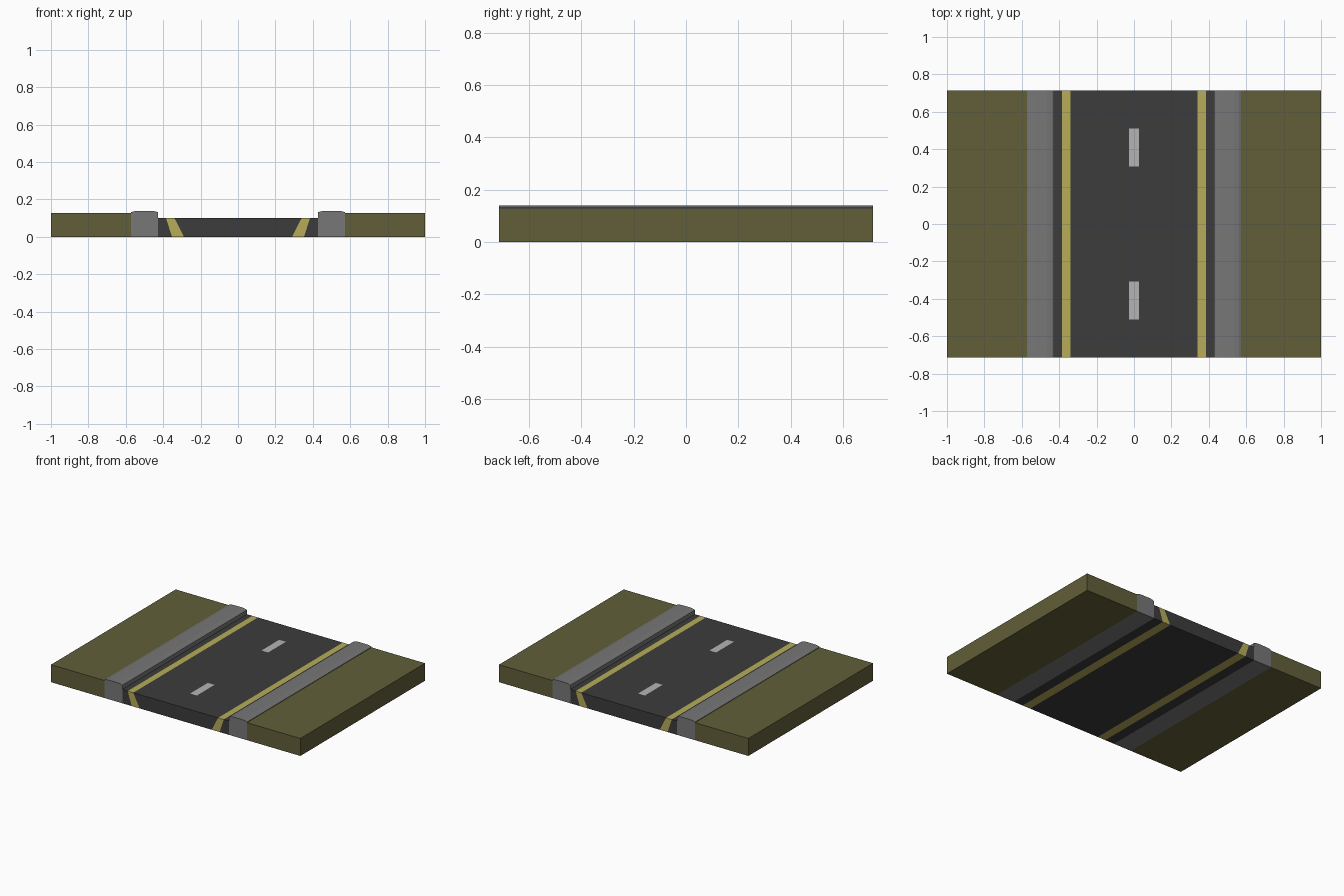
import bpy
import bmesh

if "Cube" in bpy.data.objects:
    bpy.data.objects.remove(bpy.data.objects["Cube"])

L = 0.714        # half length along y
ROAD_Z = 0.10
GRASS_Z = 0.127


def material(name, rgb):
    m = bpy.data.materials.new(name)
    m.diffuse_color = (*rgb, 1)
    m.use_nodes = True
    m.node_tree.nodes["Principled BSDF"].inputs["Base Color"].default_value = m.diffuse_color
    return m


GRASS = material("olive grass", (0.122, 0.114, 0.041))
KERB = material("kerb grey", (0.184, 0.184, 0.184))
ASPHALT = material("asphalt", (0.045, 0.045, 0.045))
YELLOW = material("yellow line", (0.468, 0.413, 0.098))
WHITE = material("white dash", (0.456, 0.456, 0.456))


def finish(bm, name, mats):
    bmesh.ops.recalc_face_normals(bm, faces=bm.faces)
    me = bpy.data.meshes.new(name)
    bm.to_mesh(me)
    bm.free()
    for m in mats:
        me.materials.append(m)
    ob = bpy.data.objects.new(name, me)
    bpy.context.collection.objects.link(ob)
    return ob


def prism(name, profile, mat):
    """Extrude an x-z profile along the whole length."""
    bm = bmesh.new()
    rings = [[bm.verts.new((x, y, z)) for x, z in profile] for y in (-L, L)]
    a, b = rings
    n = len(profile)
    bm.faces.new(a)
    bm.faces.new(b)
    for i in range(n):
        j = (i + 1) % n
        bm.faces.new((a[i], a[j], b[j], b[i]))
    return finish(bm, name, [mat])


# Verges and rounded kerbs on both sides
kerb = [(0.572, 0), (0.572, 0.131), (0.562, 0.1355), (0.535, 0.139),
        (0.465, 0.139), (0.438, 0.1355), (0.428, 0.131), (0.428, 0)]
verge = [(1, 0), (1, GRASS_Z), (0.572, GRASS_Z), (0.572, 0)]
for side, s in (("left", -1), ("right", 1)):
    prism(side + "_kerb", [(s * x, z) for x, z in kerb], KERB)
    prism(side + "_verge", [(s * x, z) for x, z in verge], GRASS)

# Road slab: strips between (top x, bottom x) pairs, lines run through the slab
half = [(0.027, 0.027), (0.340, 0.289), (0.385, 0.353), (0.428, 0.428)]
strips = [(-t, -b) for t, b in reversed(half)] + half
strip_mats = [0, 1, 0, 0, 0, 1, 0]
bm = bmesh.new()
cols = [[bm.verts.new((x, y, z)) for x, y, z in
         ((t, -L, ROAD_Z), (t, L, ROAD_Z), (b, L, 0), (b, -L, 0))]
        for t, b in strips]
for p, q, mi in zip(cols, cols[1:], strip_mats):
    for i in range(4):
        j = (i + 1) % 4
        bm.faces.new((p[i], p[j], q[j], q[i])).material_index = mi
bm.faces.new(cols[0])
bm.faces.new(cols[-1])

# Cut the centre dashes into the road surface
for y in (-0.51, -0.307, 0.307, 0.51):
    geom = bm.verts[:] + bm.edges[:] + bm.faces[:]
    bmesh.ops.bisect_plane(bm, geom=geom, plane_co=(0, y, 0), plane_no=(0, 1, 0))
for f in bm.faces:
    c = f.calc_center_median()
    if abs(c.x) < 0.02 and c.z > 0.09 and 0.307 < abs(c.y) < 0.51:
        f.material_index = 2
finish(bm, "road", [ASPHALT, YELLOW, WHITE])
